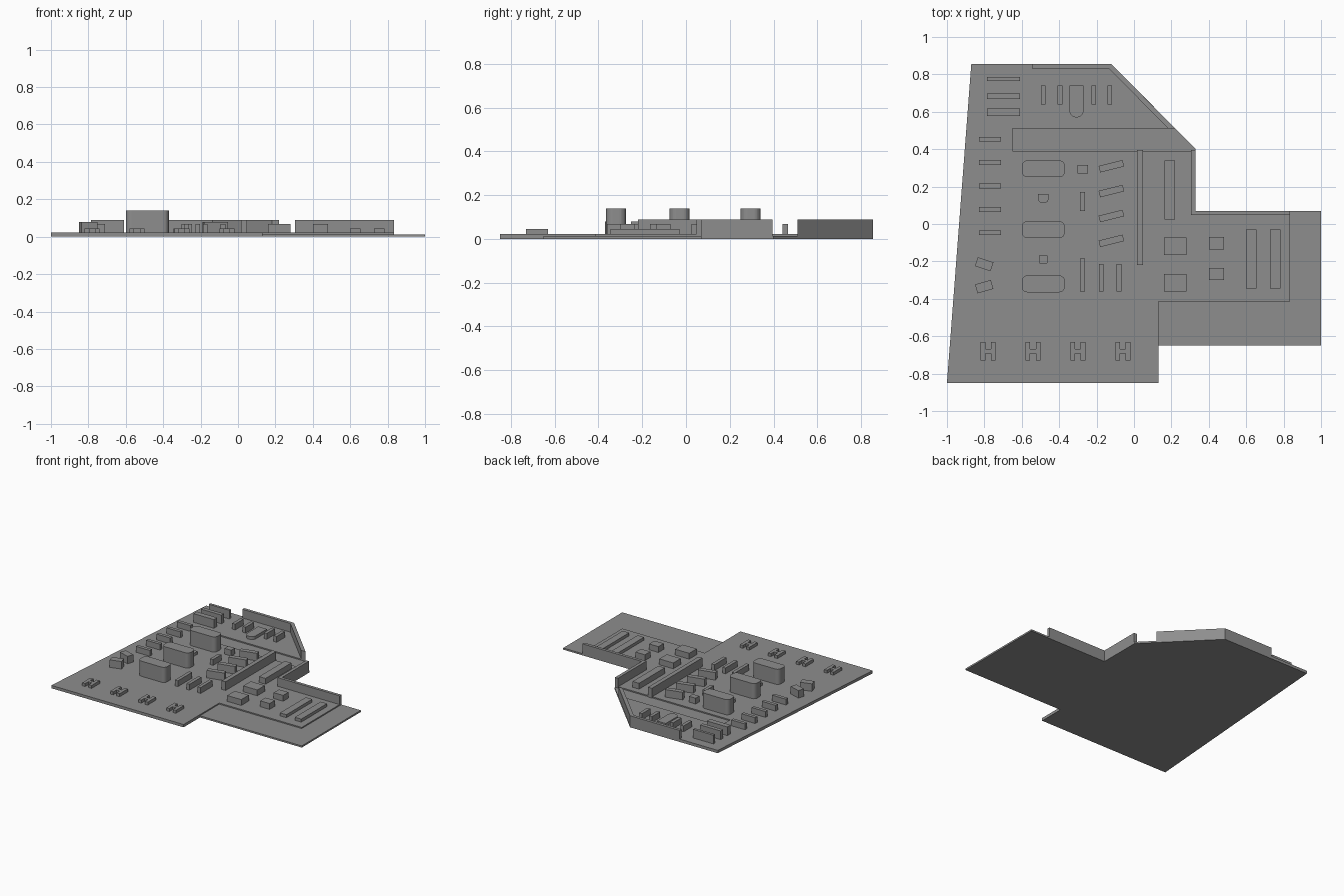
import bpy, bmesh
from math import radians, cos, sin, pi
from mathutils import Matrix

cube = bpy.data.objects.get("Cube")
if cube:
    bpy.data.objects.remove(cube, do_unlink=True)

GREY = (0.27, 0.27, 0.27, 1)
grey = bpy.data.materials.new("plain grey")
grey.use_nodes = True
grey.diffuse_color = GREY
grey.node_tree.nodes["Principled BSDF"].inputs["Base Color"].default_value = GREY

BASE, FLOOR = 0.013, 0.022
WALL, DESK, LOW = 0.089, 0.067, 0.045


def prism(name, outline, z0, z1, loc=(0, 0), turn=0):
    """Extrude a flat outline from z0 up to z1."""
    bm = bmesh.new()
    face = bm.faces.new([bm.verts.new((x, y, z0)) for x, y in outline])
    top = bmesh.ops.extrude_face_region(bm, geom=[face])["geom"]
    bmesh.ops.translate(bm, vec=(0, 0, z1 - z0),
                        verts=[v for v in top if isinstance(v, bmesh.types.BMVert)])
    bmesh.ops.recalc_face_normals(bm, faces=bm.faces)
    bm.transform(Matrix.Rotation(radians(turn), 4, "Z"))
    mesh = bpy.data.meshes.new(name)
    bm.to_mesh(mesh)
    bm.free()
    mesh.materials.append(grey)
    obj = bpy.data.objects.new(name, mesh)
    obj.location = (*loc, 0)
    bpy.context.collection.objects.link(obj)
    return obj


def block(name, x0, x1, y0, y1, top, turn=0, radius=0, back_radius=None):
    """Box standing on the floor, optionally with rounded upright corners."""
    w, d = (x1 - x0) / 2, (y1 - y0) / 2
    back = radius if back_radius is None else back_radius
    outline = []
    for i, (sx, sy) in enumerate([(1, 1), (-1, 1), (-1, -1), (1, -1)]):
        r = back if sy > 0 else radius
        steps = 6 if r else 0
        for k in range(steps + 1):
            a = (i + (k / steps if steps else 0)) * pi / 2
            outline.append((sx * (w - r) + r * cos(a), sy * (d - r) + r * sin(a)))
    return prism(name, outline, BASE, top, ((x0 + x1) / 2, (y0 + y1) / 2), turn)


# Base slab and raised floor with the sunken entrance strip
prism("base_slab", [(-1, -.85), (.13, -.85), (.13, -.65), (1, -.65), (1, .07),
                    (.33, .07), (.33, .4), (-.12, .855), (-.87, .855)], 0, BASE)
prism("raised_floor", [(-1, -.85), (.13, -.85), (.13, -.415), (.835, -.415),
                       (.835, .07), (.33, .07), (.33, .39), (-.65, .39), (-.65, .51),
                       (.22, .51), (-.12, .855), (-.87, .855)], BASE, FLOOR)

# Perimeter walls
prism("back_wall", [(-.545, .855), (-.545, .832), (-.135, .832), (.183, .51),
                    (.22, .51), (-.12, .855)], BASE, WALL)
prism("side_wall", [(.305, .395), (.305, .047), (.835, .047), (.835, .07),
                    (.33, .07), (.33, .395)], BASE, WALL)
block("partition_wall", .015, .048, -.22, .395, WALL)

# Three large rounded islands in the middle
for i, y in enumerate((-.365, -.075, .25)):
    block(f"island_{i + 1}", -.6, -.37, y, y + .09, .139, radius=.03)
block("stool_front", -.508, -.462, -.212, -.165, LOW, radius=.01)
block("stool_middle", -.512, -.458, .113, .16, LOW, radius=.02, back_radius=0)

# Rows of shelves in the back left corner
for i, (y, d) in enumerate(((.577, .04), (.668, .03), (.765, .02))):
    block(f"shelf_{i + 1}", -.785, -.61, y, y + d, WALL)

# Benches along the left edge
for i in range(5):
    y = -.06 + i * .125
    block(f"left_bench_{i + 1}", -.83, -.712, y, y + .026, DESK)
block("turned_bench_back", -.845, -.757, -.24, -.19, .08, turn=-18)
block("turned_bench_front", -.845, -.757, -.36, -.31, .08, turn=16)

# Slanted counters
for i in range(4):
    y = -.108 + i * .133
    block(f"slanted_counter_{i + 1}", -.187, -.055, y, y + .036, .08, turn=14)

# Back row of narrow stands around a rounded table
for i, x in enumerate((-.485, -.395, -.215, -.13)):
    block(f"back_stand_{i + 1}", x - .013, x + .013, .64, .74, DESK)
block("rounded_table", -.345, -.27, .57, .74, LOW, radius=.036, back_radius=0)

# Narrow stands and a stool near the middle
for i, (x, y) in enumerate(((-.275, -.185), (-.175, -.215), (-.08, -.215))):
    block(f"front_stand_{i + 1}", x - .013, x + .013, -.36, y, DESK)
block("middle_stand", -.288, -.262, .07, .17, DESK)
block("middle_stool", -.303, -.247, .27, .315, DESK)

# Long counters and desks on the right
block("long_counter", .163, .218, .025, .34, DESK)
for i, x in enumerate((.6, .727)):
    block(f"low_counter_{i + 1}", x, x + .055, -.345, -.03, LOW)
for i, y in enumerate((-.36, -.165)):
    block(f"wide_desk_{i + 1}", .16, .28, y, y + .092, DESK)
for i, y in enumerate((-.3, -.135)):
    block(f"small_desk_{i + 1}", .4, .48, y, y + .065, DESK)

# H-shaped tables along the front
half = [(.04, .05), (.015, .05), (.015, .012), (-.015, .012), (-.015, .05), (-.04, .05)]
h_outline = half + [(-x, -y) for x, y in half]
for i in range(4):
    prism(f"h_table_{i + 1}", h_outline, BASE, LOW, (-.78 + i * .24, -.68))
